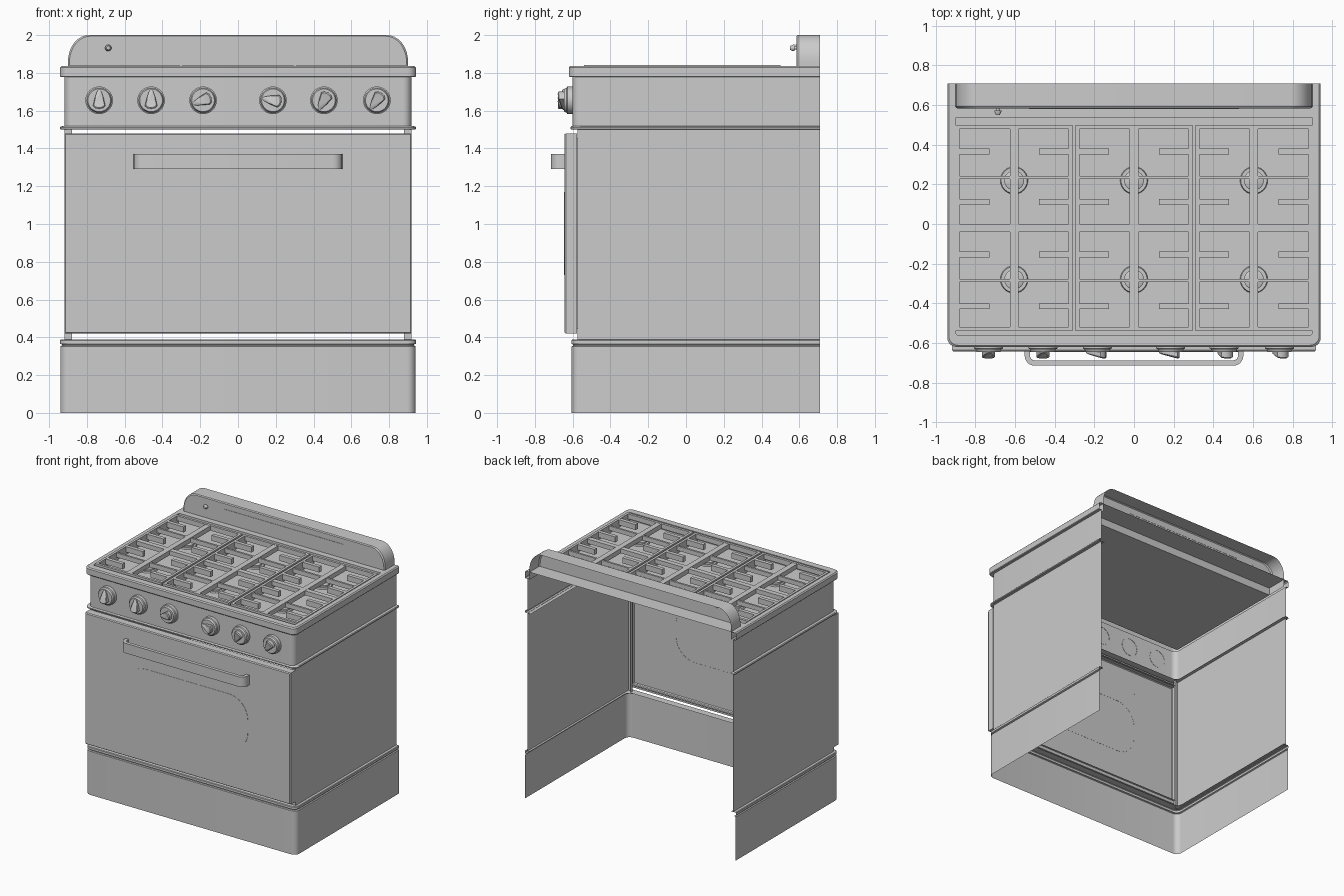
import bpy, bmesh
from math import sin, cos, pi, radians
from mathutils import Matrix, Vector

if "Cube" in bpy.data.objects:
    bpy.data.objects.remove(bpy.data.objects["Cube"])

BACK = 0.71


def finish(name, bm, angle=35):
    bmesh.ops.recalc_face_normals(bm, faces=bm.faces)
    me = bpy.data.meshes.new(name)
    bm.to_mesh(me)
    bm.free()
    ob = bpy.data.objects.new(name, me)
    bpy.context.collection.objects.link(ob)
    bpy.ops.object.select_all(action='DESELECT')
    ob.select_set(True)
    bpy.context.view_layer.objects.active = ob
    bpy.ops.object.shade_smooth_by_angle(angle=radians(angle))
    return ob


def loft(name, rings, closed=False, cap_start=False, cap_end=False):
    """Skin a list of equal-length point rings."""
    bm = bmesh.new()
    vs = [[bm.verts.new(p) for p in r] for r in rings]
    n = len(vs[0])
    for a, b in zip(vs, vs[1:]):
        for i in range(n if closed else n - 1):
            j = (i + 1) % n
            bm.faces.new((a[i], a[j], b[j], b[i]))
    if cap_start:
        bm.faces.new(vs[0])
    if cap_end:
        bm.faces.new(vs[-1])
    return finish(name, bm)


def boxes(name, spans):
    """One object made of boxes (x0, x1, y0, y1, z0, z1)."""
    bm = bmesh.new()
    for x0, x1, y0, y1, z0, z1 in spans:
        m = Matrix.Translation(((x0 + x1) / 2, (y0 + y1) / 2, (z0 + z1) / 2))
        m = m @ Matrix.Diagonal((x1 - x0, y1 - y0, z1 - z0, 1))
        bmesh.ops.create_cube(bm, size=1, matrix=m)
    return finish(name, bm)


def wrap(w, f, z, r):
    """U-shaped plan: left side, front with rounded corners, right side."""
    left = [(-w, BACK, z)]
    for i in range(7):
        a = i / 6 * pi / 2
        left.append((-w + r - r * cos(a), f + r - r * sin(a), z))
    return left + [(-x, y, z) for x, y, z in reversed(left)]


def circle(c, r, axis, n=24):
    x, y, z = c
    ang = [2 * pi * i / n for i in range(n)]
    if axis == 'Y':
        return [(x + r * cos(a), y, z + r * sin(a)) for a in ang]
    return [(x + r * cos(a), y + r * sin(a), z) for a in ang]


def rounded_rect(x0, x1, z0, z1, r, y, n=8):
    pts = []
    for k, (cx, cz) in enumerate([(x1 - r, z1 - r), (x0 + r, z1 - r),
                                  (x0 + r, z0 + r), (x1 - r, z0 + r)]):
        for i in range(n + 1):
            a = (k + i / n) * pi / 2
            pts.append((cx + r * cos(a), y, cz + r * sin(a)))
    return pts


# base skirt with a grooved lip, open at the back and bottom
skirt = [(.94, -.605, 0), (.94, -.605, .352), (.932, -.597, .356), (.932, -.597, .362),
         (.942, -.607, .366), (.942, -.607, .384), (.938, -.603, .388), (.90, -.545, .388)]
loft("base_skirt", [wrap(w, f, z, .045) for w, f, z in skirt])

# side panels with a narrow front flange
for s, side in ((-1, "left"), (1, "right")):
    plan = [(.918, BACK), (.918, -.575), (.88, -.575), (.88, -.55)]
    loft(side + "_side_panel", [[(s * x, y, z) for x, y in plan] for z in (.385, 1.502)])

# control panel, ledge moulding and cooktop rim
upper = [(.89, -.55, 1.50), (.937, -.607, 1.50), (.942, -.612, 1.504), (.942, -.612, 1.512),
         (.937, -.607, 1.517), (.918, -.602, 1.519), (.918, -.602, 1.777), (.938, -.616, 1.777),
         (.942, -.62, 1.782), (.942, -.62, 1.828), (.934, -.612, 1.836), (.90, -.56, 1.836),
         (.90, -.56, 1.775)]
loft("control_panel", [wrap(w, f, z, .012 if w == .90 else .045) for w, f, z in upper])

# recessed pan and rear deck
loft("cooktop_pan", [[(x, y, z) for x in (-.9, .9)] for y, z in
                     ((-.56, 1.775), (.535, 1.775), (.535, 1.836), (BACK, 1.836))])

# backsplash, hollow and open behind
arch = [(-.90, 1.836)]
for i in range(11):
    a = i / 10 * pi / 2
    arch.append((-.79 - .11 * cos(a), 1.86 + .14 * sin(a)))
arch += [(-x, z) for x, z in reversed(arch)]
inset = [(x * .992, z - (.006 if z > 1.84 else 0)) for x, z in arch]
loft("backsplash", [[(x, .584, z) for x, z in inset], [(x, .592, z) for x, z in arch],
                    [(x, BACK, z) for x, z in arch]], cap_start=True)
boxes("backsplash_vent", [(-.53, .53, .581, .586, 1.94, 1.95)])

# small button on the backsplash
loft("backsplash_button", [circle((-.687, y, 1.932), r, 'Y', 16) for y, r in
                           ((.586, .008), (.574, .008), (.574, .017), (.566, .017), (.55, .010))],
     closed=True, cap_end=True)

# oven door: shallow tray open at the back
door = [(.885, .445, 1.455, -.56), (.885, .445, 1.455, -.578), (.918, .42, 1.48, -.578),
        (.918, .42, 1.48, -.636), (.912, .426, 1.474, -.644)]
loft("oven_door", [[(-w, y, a), (w, y, a), (w, y, b), (-w, y, b)] for w, a, b, y in door],
     closed=True, cap_end=True)
loft("door_window", [rounded_rect(-.54, .54, .73, 1.17, .17, -.643),
                     rounded_rect(-.54, .54, .73, 1.17, .17, -.646)],
     closed=True, cap_end=True)


# door handle: flat strip bent back at both ends
def bend(w, f, r):
    half = [(-w, -.643)]
    for i in range(7):
        a = i / 6 * pi / 2
        half.append((-w + r - r * cos(a), f + r - r * sin(a)))
    return half + [(-x, y) for x, y in reversed(half)]


outer, inner = bend(.552, -.715, .05), bend(.525, -.688, .024)
loft("door_handle", [[(xo, yo, 1.29), (xo, yo, 1.37), (xi, yi, 1.37), (xi, yi, 1.29)]
                     for (xo, yo), (xi, yi) in zip(outer, inner)],
     closed=True, cap_start=True, cap_end=True)

# knobs: round base plus a sloped teardrop grip
drop = [(0, .06), (.012, .045), (.024, .01), (.033, -.03), (.02, -.042), (0, -.046)]
drop += [(-u, v) for u, v in drop[-2:0:-1]]
KZ = 1.655
for k, (x, deg) in enumerate([(-.735, 0), (-.46, 0), (-.185, 110), (.185, 80),
                              (.455, 150), (.735, 145)], 1):
    loft(f"knob_base_{k}", [circle((x, y, KZ), r, 'Y', 32) for y, r in
                            ((-.60, .073), (-.628, .073), (-.632, .066), (-.645, .06))],
         closed=True, cap_end=True)
    c, s = cos(radians(deg)), sin(radians(deg))

    def grip(scale, front):
        return [(x + scale * (u * c - v * s),
                 -.64 if not front else -.667 + .22 * v,
                 KZ + scale * (u * s + v * c)) for u, v in drop]

    def sloped(scale):
        return [(px, -.664 + .22 * v * -1 * -1, pz)
                for (px, _, pz), (u, v) in zip(grip(scale, True), drop)]

    loft(f"knob_grip_{k}", [grip(1, False), sloped(1), [(px, py - .005, pz) for px, py, pz in sloped(.85)]],
         closed=True, cap_end=True)

# burners and grates
Z0, Z1 = 1.802, 1.842
for k, cx in enumerate((-.605, 0, .605), 1):
    for row, cy in (("rear", .22), ("front", -.28)):
        loft(f"burner_{row}_{k}", [circle((cx, cy, z), r, 'Z', 24) for z, r in
                                   ((1.775, .07), (1.785, .066), (1.785, .05),
                                    (1.798, .05), (1.802, .044))],
             closed=True, cap_end=True)
    x0, x1, y0, y1 = cx - .295, cx + .295, -.54, .5
    t = .02
    bars = [(x0, x0 + t, y0, y1, 1.777, Z1), (x1 - t, x1, y0, y1, 1.777, Z1),
            (x0 + t, x1 - t, y0, y0 + t, Z0, Z1), (x0 + t, x1 - t, y1 - t, y1, Z0, Z1),
            (cx - .022, cx + .022, y0 + t, y1 - t, Z0, Z1 - .002),
            (x0 + t, x1 - t, -.04, 0, Z0, Z1 - .004)]
    for y in (.235, -.285):
        bars.append((x0 + t, x1 - t, y - .008, y + .008, Z0, Z1 - .004))
    for y in (.365, .11, -.155, -.415):
        bars.append((x0, cx - .125, y - .015, y + .015, Z0 - .005, Z1 - .001))
        bars.append((cx + .125, x1, y - .015, y + .015, Z0 - .005, Z1 - .001))
    boxes(f"grate_{k}", bars)
